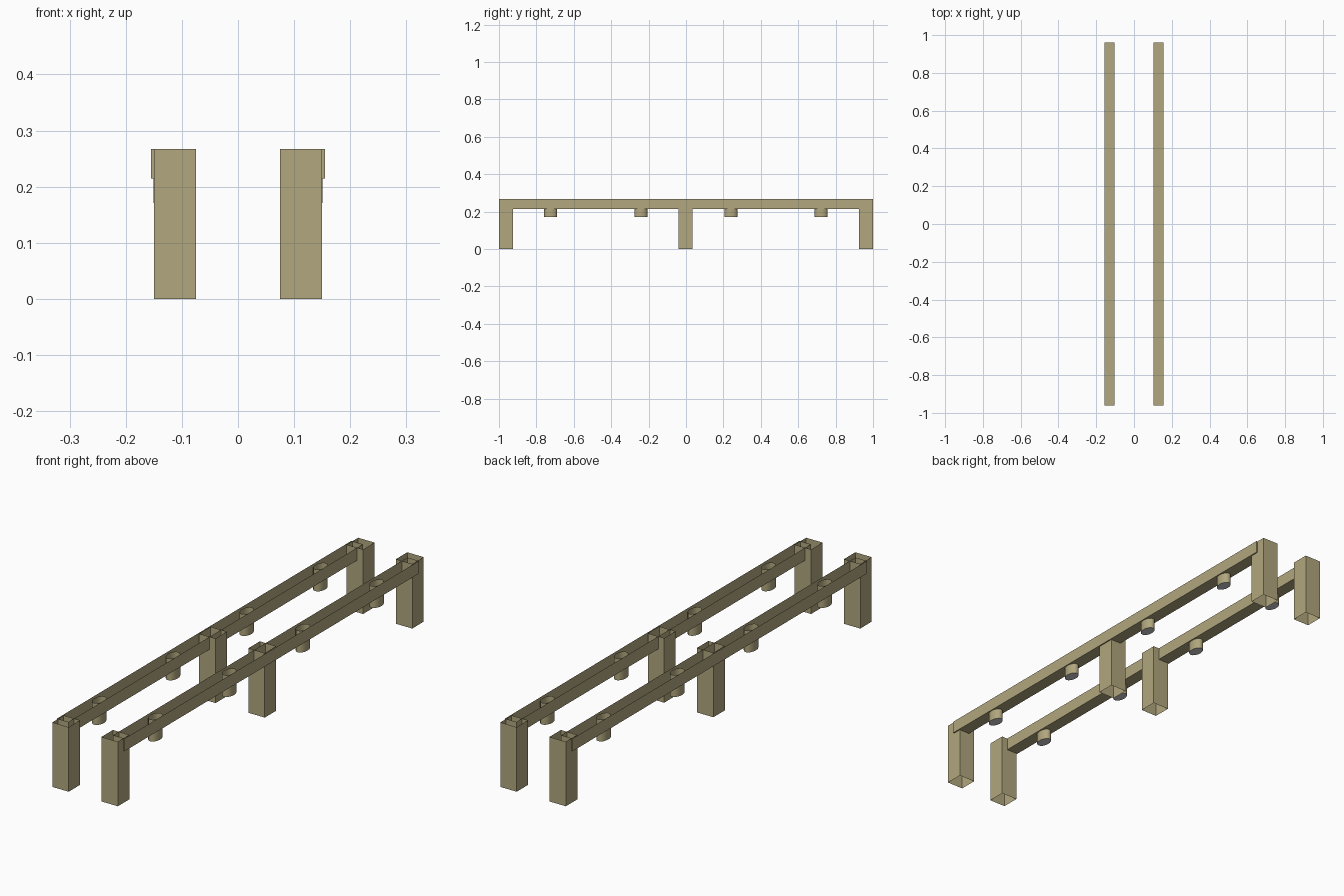
import bpy, bmesh
from mathutils import Matrix

if "Cube" in bpy.data.objects:
    bpy.data.objects.remove(bpy.data.objects["Cube"])


def material(name, rgb):
    m = bpy.data.materials.new(name)
    m.diffuse_color = (*rgb, 1)
    m.use_nodes = True
    m.node_tree.nodes["Principled BSDF"].inputs["Base Color"].default_value = m.diffuse_color
    return m


TAN = material("tan metal", (0.44, 0.385, 0.208))
GREY = material("grey lens", (0.6, 0.6, 0.6))


def finish(name, bm, mats):
    """Turn a bmesh into an object mirrored to the other side."""
    me = bpy.data.meshes.new(name)
    bm.to_mesh(me)
    bm.free()
    for m in mats:
        me.materials.append(m)
    ob = bpy.data.objects.new(name, me)
    bpy.context.collection.objects.link(ob)
    mod = ob.modifiers.new("mirror", 'MIRROR')
    mod.use_axis = (True, False, False)
    mod.use_mirror_merge = False
    return ob


def open_box(name, lo, hi, open_bottom):
    """Box without a top, and optionally without a bottom."""
    bm = bmesh.new()
    bmesh.ops.create_cube(bm, size=1)
    size = [b - a for a, b in zip(lo, hi)]
    mid = [(a + b) / 2 for a, b in zip(lo, hi)]
    bmesh.ops.transform(bm, verts=bm.verts,
                        matrix=Matrix.Translation(mid) @ Matrix.Diagonal((*size, 1)))
    bm.normal_update()
    gone = [f for f in bm.faces
            if f.normal.z > 0.5 or (open_bottom and f.normal.z < -0.5)]
    bmesh.ops.delete(bm, geom=gone, context='FACES')
    return finish(name, bm, [TAN])


# Long channel rails, open at the top
open_box("rail", (0.102, -0.962, 0.215), (0.155, 0.962, 0.267), False)

# Hollow square legs, open at both ends
for label, y in (("front", -0.9625), ("middle", -0.002), ("back", 0.9625)):
    open_box(label + "_leg", (0.075, y - 0.0375, 0), (0.15, y + 0.0375, 0.267), True)

# Oval lamp cans with a grey lens underneath
for i in range(4):
    bm = bmesh.new()
    bmesh.ops.create_cone(bm, cap_ends=True, segments=16,
                          radius1=1, radius2=1, depth=1)
    bmesh.ops.transform(bm, verts=bm.verts,
                        matrix=Matrix.Translation((0.1285, -0.7235 + 0.482 * i, 0.216))
                        @ Matrix.Diagonal((0.0225, 0.035, 0.09, 1)))
    bm.normal_update()
    bmesh.ops.delete(bm, geom=[f for f in bm.faces if f.normal.z > 0.5], context='FACES')
    for f in bm.faces:
        lens = f.normal.z < -0.5
        f.material_index = 1 if lens else 0
        f.smooth = not lens
    for e in bm.edges:
        if any(f.material_index for f in e.link_faces):
            e.smooth = False
    finish(f"lamp_{i + 1}", bm, [TAN, GREY])
